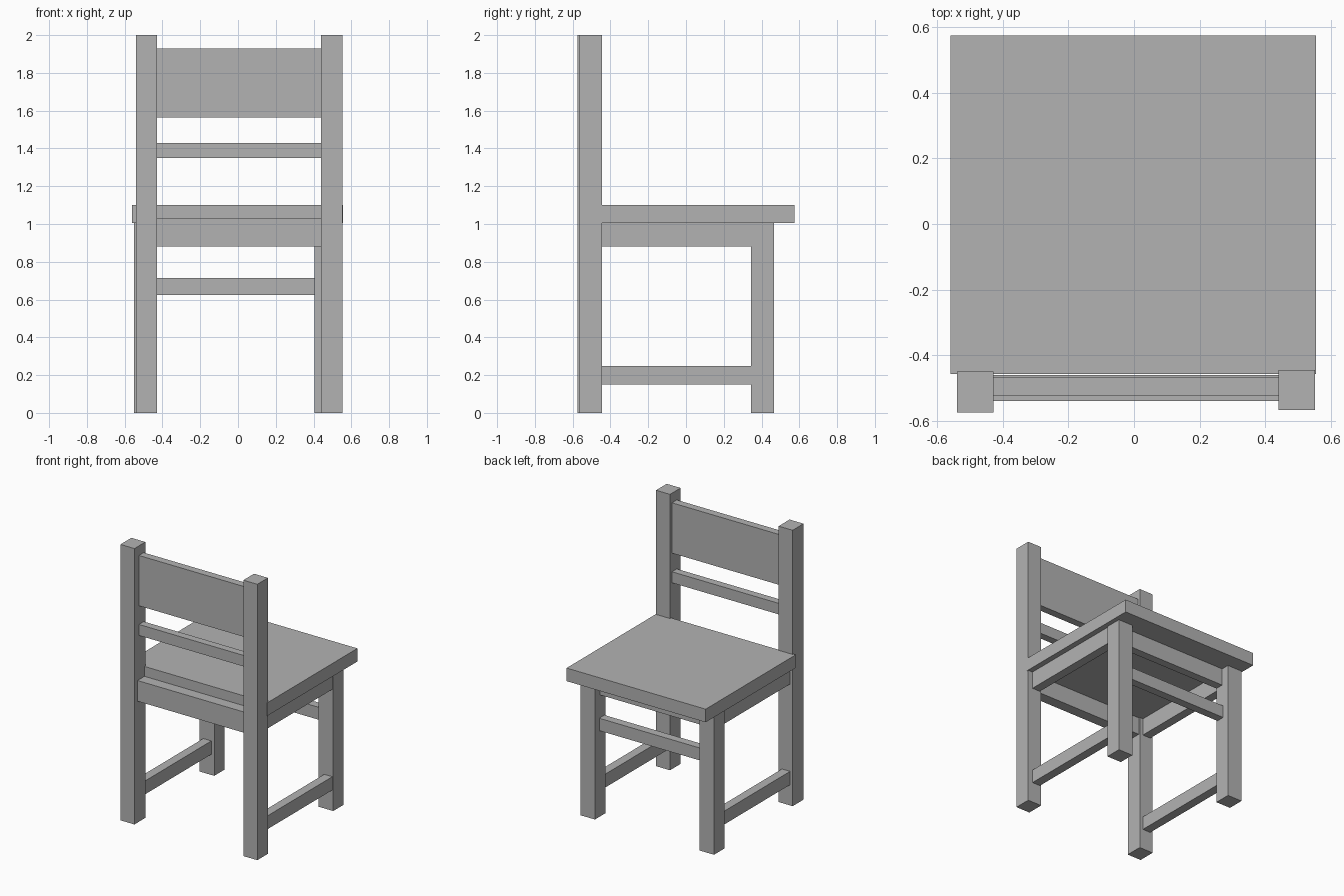
import bpy

cube = bpy.data.objects.get("Cube")
if cube:
    bpy.data.objects.remove(cube, do_unlink=True)

GREY = (0.45, 0.45, 0.45, 1)
mat = bpy.data.materials.new("plain grey")
mat.use_nodes = True
mat.diffuse_color = GREY
mat.node_tree.nodes["Principled BSDF"].inputs["Base Color"].default_value = GREY


def box(name, x, y, z):
    """Board spanning the given (low, high) range on each axis."""
    spans = (x, y, z)
    bpy.ops.mesh.primitive_cube_add(size=1, location=[(a + b) / 2 for a, b in spans])
    ob = bpy.context.object
    ob.name = ob.data.name = name
    ob.scale = [b - a for a, b in spans]
    bpy.ops.object.transform_apply(location=False, rotation=False, scale=True)
    ob.data.materials.append(mat)
    return ob


# Seat board
box("seat", (-0.56, 0.555), (-0.457, 0.575), (1.005, 1.10))

# Tall posts and short legs, set slightly unevenly
box("right_back_post", (-0.54, -0.428), (-0.575, -0.45), (0, 2))
box("left_back_post", (0.44, 0.552), (-0.567, -0.445), (0, 2))
box("right_short_leg", (-0.55, -0.432), (0.345, 0.465), (0, 1.005))
box("left_short_leg", (0.405, 0.522), (0.345, 0.465), (0, 1.005))

# Backrest and the apron between the posts
across = (-0.428, 0.44)
slat_depth = (-0.523, -0.468)
box("backrest_panel", across, slat_depth, (1.565, 1.93))
box("backrest_slat", across, slat_depth, (1.35, 1.43))
box("back_apron", across, (-0.54, -0.46), (0.88, 1.03))

# Apron and stretcher between the short legs
between_legs = (-0.432, 0.405)
box("short_leg_apron", between_legs, (0.345, 0.405), (0.88, 1.005))
box("short_leg_stretcher", between_legs, (0.355, 0.415), (0.625, 0.715))

# Side aprons and low stretchers
along = (-0.45, 0.345)
for side, x in (("right", (-0.52, -0.455)), ("left", (0.45, 0.515))):
    box(side + "_apron", x, along, (0.88, 1.005))
    box(side + "_stretcher", x, along, (0.15, 0.247))
